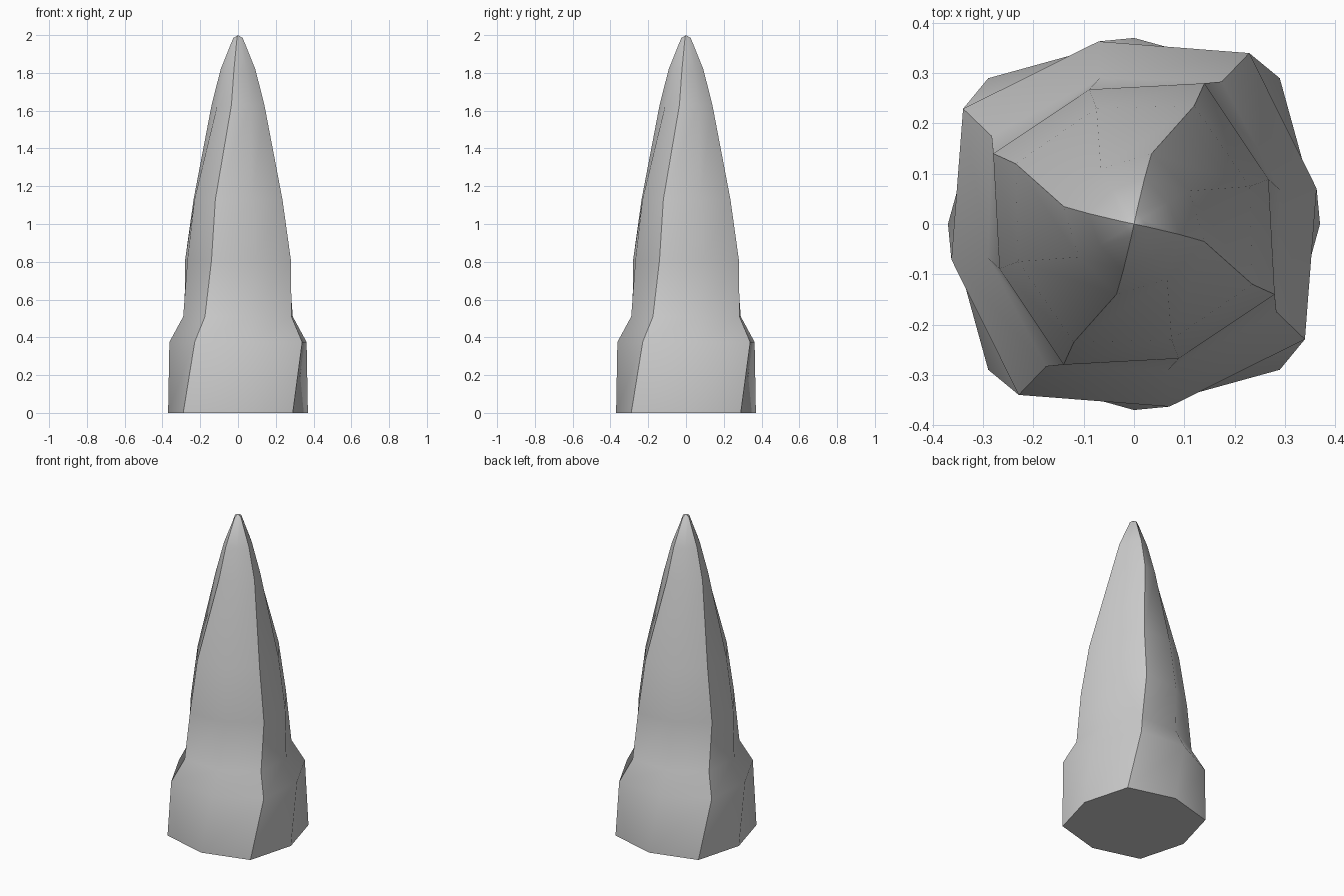
import bpy, bmesh
from math import radians, cos, sin

if "Cube" in bpy.data.objects:
    bpy.data.objects.remove(bpy.data.objects["Cube"])

# Rings: height, corner radius, mid-side radius, corner angle
RINGS = [
    (0.00, 0.410, 0.370, 45.0),
    (0.375, 0.410, 0.370, 56.0),
    (0.51, 0.333, 0.298, 58.3),
    (0.81, 0.313, 0.282, 63.4),
    (1.13, 0.264, 0.242, 63.0),
    (1.63, 0.144, 0.128, 76.0),
    (1.82, 0.094, 0.080, 77.0),
    (1.985, 0.0255, 0.018, 78.0),
]

bm = bmesh.new()
loops = []
for z, corner, mid, angle in RINGS:
    loop = []
    for i in range(8):
        a = radians(angle + 45 * i)
        r = mid if i % 2 else corner
        loop.append(bm.verts.new((r * cos(a), r * sin(a), z)))
    loops.append(loop)

# Twisted sides
for low, high in zip(loops, loops[1:]):
    for i in range(8):
        j = (i + 1) % 8
        bm.faces.new((low[i], low[j], high[j], high[i]))

# Flat base and pointed tip
bm.faces.new(loops[0][::-1])
tip = bm.verts.new((0, 0, 2))
for i in range(8):
    bm.faces.new((loops[-1][i], loops[-1][(i + 1) % 8], tip))

mesh = bpy.data.meshes.new("twisted_spike")
bm.to_mesh(mesh)
bm.free()
spike = bpy.data.objects.new("twisted_spike", mesh)
bpy.context.collection.objects.link(spike)
bpy.context.view_layer.objects.active = spike
spike.select_set(True)
bpy.ops.object.shade_smooth_by_angle(angle=radians(35))
